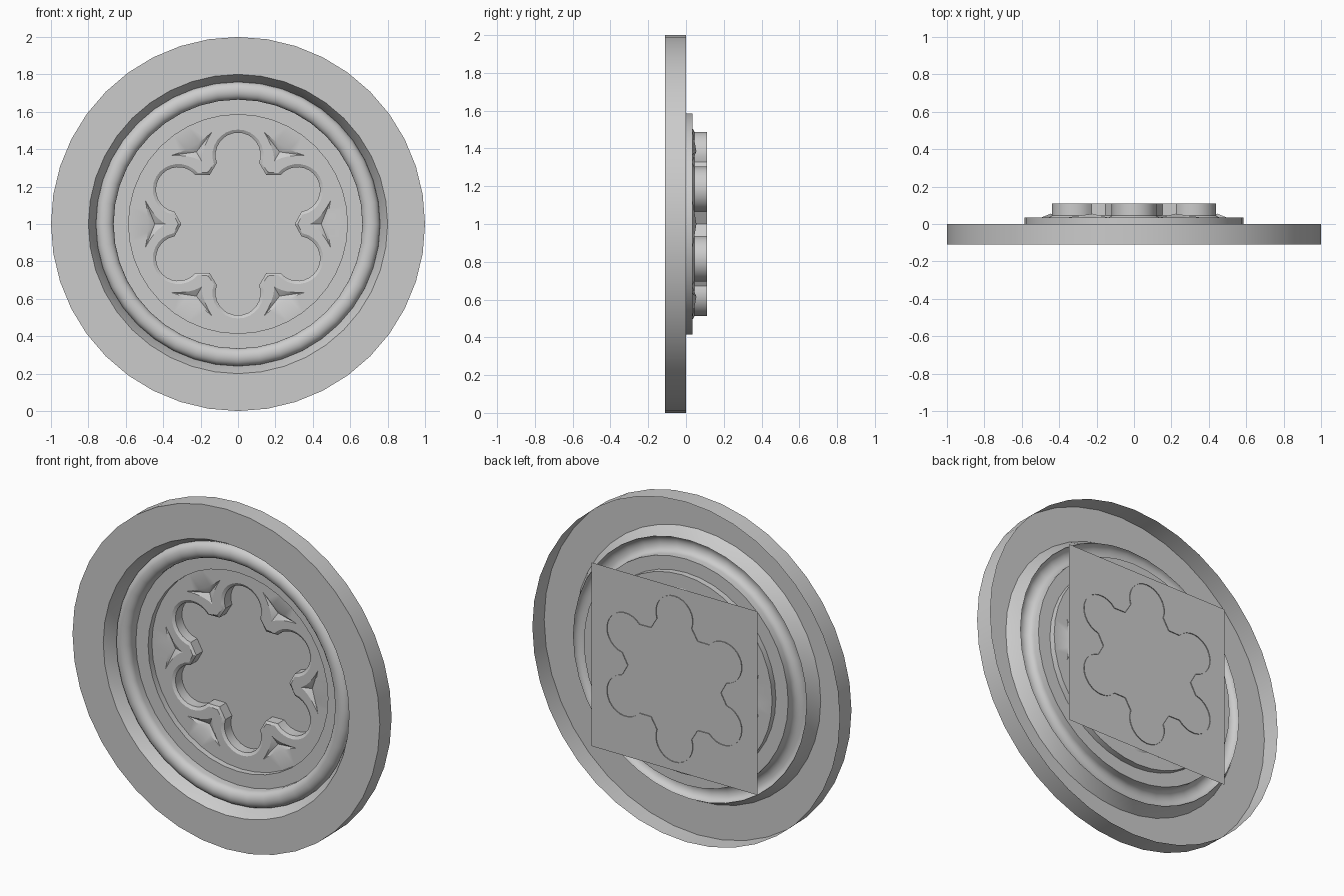
import bpy, bmesh
from math import sin, cos, pi, radians

if "Cube" in bpy.data.objects:
    bpy.data.objects.remove(bpy.data.objects["Cube"])

SEG = 40


def point(r, a, y):
    # polar position in the upright disc plane, centred at z = 1
    return (r * cos(a), y, 1 + r * sin(a))


def add_ring(bm, flat, y):
    return [bm.verts.new((x, y, z)) for x, z in flat]


def bridge(bm, a, b):
    n = len(a)
    for i in range(n):
        j = (i + 1) % n
        bm.faces.new((a[i], a[j], b[j], b[i]))


def finish(name, bm):
    mesh = bpy.data.meshes.new(name)
    bm.to_mesh(mesh)
    bm.free()
    obj = bpy.data.objects.new(name, mesh)
    bpy.context.collection.objects.link(obj)
    bpy.ops.object.select_all(action='DESELECT')
    obj.select_set(True)
    bpy.context.view_layer.objects.active = obj
    bpy.ops.object.shade_smooth_by_angle(angle=radians(30))
    return obj


def circle(r):
    return [(r * cos(2 * pi * i / SEG + pi / 2), 1 + r * sin(2 * pi * i / SEG + pi / 2))
            for i in range(SEG)]


def foil(grow):
    # six round lobes separated by pointed cusps
    pts = []
    for k in range(6):
        axis = pi / 2 + k * pi / 3
        cx, cz = 0.368 * cos(axis), 1 + 0.368 * sin(axis)
        for i in range(17):
            a = axis + radians(-110 + 220 * i / 16)
            pts.append((cx + (0.12 + grow) * cos(a), cz + (0.12 + grow) * sin(a)))
        a = axis + pi / 6
        pts.append(((0.303 + grow) * cos(a), 1 + (0.303 + grow) * sin(a)))
    return pts


def spandrel(angle):
    # three-pointed shape with hollow sides
    tips = [(0.385, 0), (0.495, -0.125), (0.495, 0.125)]
    mid = (0.445, 0)
    pts = []
    for k in range(3):
        p, q = tips[k], tips[(k + 1) % 3]
        c = [0.45 * (p[i] + q[i]) / 2 + 0.55 * mid[i] for i in (0, 1)]
        for i in range(6):
            t = i / 6
            u, v = [(1 - t) ** 2 * p[j] + 2 * t * (1 - t) * c[j] + t * t * q[j] for j in (0, 1)]
            pts.append((u * cos(angle) - v * sin(angle), 1 + u * sin(angle) + v * cos(angle)))
    return pts


# Outer frame: open-backed shell with rim, flat face, bevel, roll and inner ledge
profile = [(1, 0), (1, -0.11), (0.8, -0.11), (0.763, -0.045)]
profile += [(0.7125 + 0.0475 * cos(pi * i / 10), -0.035 - 0.04 * sin(pi * i / 10)) for i in range(11)]
profile += [(0.665, 0), (0.585, 0)]
bm = bmesh.new()
rings = [add_ring(bm, circle(r), y) for r, y in profile]
for a, b in zip(rings, rings[1:]):
    bridge(bm, a, b)
finish("moulded_frame", bm)

# Tracery panel: step wall, pierced plate, sunk spandrels and foil walls
PANEL = 0.035
bm = bmesh.new()
step = add_ring(bm, circle(0.585), 0)
edge = add_ring(bm, circle(0.585), PANEL)
lip = add_ring(bm, foil(0.017), PANEL)
hollows = [add_ring(bm, spandrel(k * pi / 3), PANEL) for k in range(6)]
outline = [bm.edges.new((loop[i], loop[(i + 1) % len(loop)]))
           for loop in [edge, lip] + hollows for i in range(len(loop))]
bmesh.ops.triangle_fill(bm, use_beauty=True, use_dissolve=False, edges=outline, normal=(0, -1, 0))
for f in bm.faces:
    f.normal_update()
    if f.normal.y > 0:
        f.normal_flip()
bridge(bm, step, edge)
for k, loop in enumerate(hollows):
    apex = bm.verts.new(point(0.445, k * pi / 3, PANEL + 0.02))
    for i in range(len(loop)):
        bm.faces.new((loop[i], loop[(i + 1) % len(loop)], apex))
throat = add_ring(bm, foil(0), PANEL + 0.01)
back = add_ring(bm, foil(0), 0.11)
bridge(bm, lip, throat)
bridge(bm, throat, back)
finish("foil_tracery", bm)

# Square pane behind the opening
bm = bmesh.new()
h = 0.54
bm.faces.new([bm.verts.new((x, 0.105, 1 + z)) for x, z in ((-h, -h), (h, -h), (h, h), (-h, h))])
finish("back_pane", bm)
